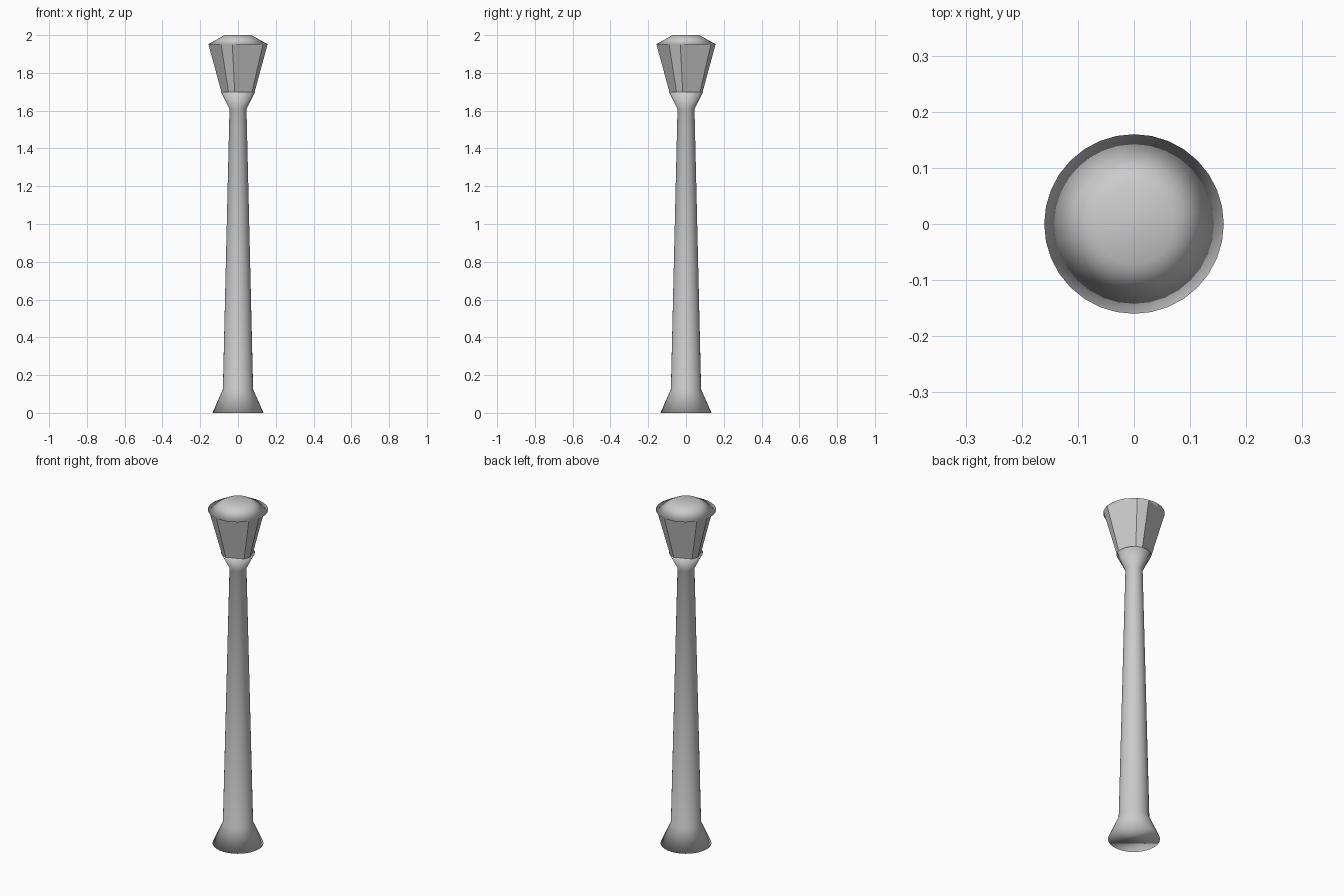
import bpy, bmesh
from math import cos, sin, radians

if "Cube" in bpy.data.objects:
    bpy.data.objects.remove(bpy.data.objects["Cube"])


def loft(name, angles, profile, smooth):
    """Stack rings of (radius, height) at the given angles and close both ends."""
    bm = bmesh.new()
    rings = [[bm.verts.new((r * cos(radians(a)), r * sin(radians(a)), z)) for a in angles]
             for r, z in profile]
    n = len(angles)
    for low, high in zip(rings, rings[1:]):
        for i in range(n):
            j = (i + 1) % n
            bm.faces.new((low[i], low[j], high[j], high[i]))
    bm.faces.new(rings[0][::-1])
    bm.faces.new(rings[-1])
    for f in bm.faces:
        f.smooth = smooth
    mesh = bpy.data.meshes.new(name)
    bm.to_mesh(mesh)
    bm.free()
    obj = bpy.data.objects.new(name, mesh)
    bpy.context.collection.objects.link(obj)
    return obj


circle = [i * 360 / 32 for i in range(32)]

# Tapered round post with flared foot and flared collar
loft("post", circle, [(0.135, 0), (0.08, 0.125), (0.045, 1.61), (0.09, 1.70)], True)

# Faceted lantern: four wide panes alternating with four narrow ones
panes = [a for k in range(4) for a in (56 + 90 * k, 79 + 90 * k)]
loft("lantern", panes, [(0.09, 1.70), (0.159, 1.95)], False)

# Low round cap
loft("cap", circle, [(0.16, 1.95), (0.07, 2.0)], True)
